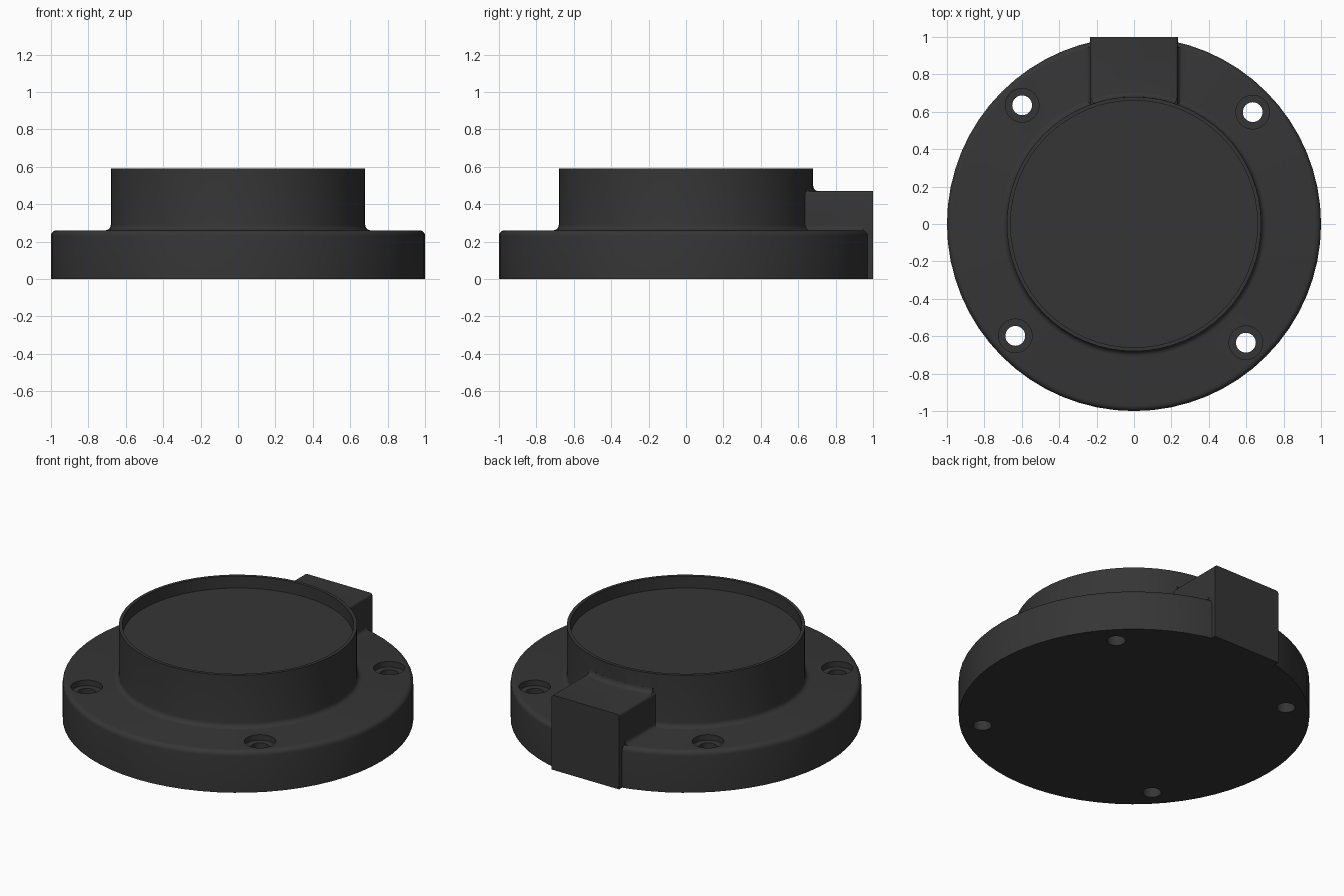
import bpy, bmesh
from math import sin, cos, pi, radians, asin

cube = bpy.data.objects.get("Cube")
if cube:
    bpy.data.objects.remove(cube)

mat = bpy.data.materials.new("charcoal")
mat.use_nodes = True
colour = (0.036, 0.036, 0.036, 1)
mat.diffuse_color = colour
mat.node_tree.nodes["Principled BSDF"].inputs["Base Color"].default_value = colour

FLANGE_TOP, RIM_TOP, FLOOR = 0.26, 0.59, 0.515
HUB_R, BLOCK_W, BLOCK_TOP, FILLET = 0.68, 0.235, 0.47, 0.03


def arc(cx, cz, r, start, end, steps=5):
    """Points along an arc, angles in degrees."""
    angles = [radians(start + (end - start) * i / steps) for i in range(steps + 1)]
    return [(cx + r * cos(a), cz + r * sin(a)) for a in angles]


def make_object(name, bm):
    bmesh.ops.recalc_face_normals(bm, faces=bm.faces)
    mesh = bpy.data.meshes.new(name)
    bm.to_mesh(mesh)
    bm.free()
    obj = bpy.data.objects.new(name, mesh)
    bpy.context.collection.objects.link(obj)
    mesh.materials.append(mat)
    return obj


def lathe(name, profile, segments=64):
    """Closed solid of revolution from an (r, z) profile that ends on the axis."""
    bm = bmesh.new()
    verts = [bm.verts.new((r, 0, z)) for r, z in profile]
    edges = [bm.edges.new(pair) for pair in zip(verts, verts[1:])]
    bmesh.ops.spin(bm, geom=verts + edges, axis=(0, 0, 1), cent=(0, 0, 0),
                   angle=2 * pi, steps=segments, use_merge=True)
    bmesh.ops.remove_doubles(bm, verts=bm.verts, dist=1e-5)
    return make_object(name, bm)


def prism(name, section, y0, y1):
    """Extrude an (x, z) section along y."""
    bm = bmesh.new()
    face = bm.faces.new([bm.verts.new((x, y0, z)) for x, z in section])
    new = bmesh.ops.extrude_face_region(bm, geom=[face])["geom"]
    moved = [v for v in new if isinstance(v, bmesh.types.BMVert)]
    bmesh.ops.translate(bm, verts=moved, vec=(0, y1 - y0, 0))
    return make_object(name, bm)


def combine(target, tool, operation):
    mod = target.modifiers.new("cut", 'BOOLEAN')
    mod.object, mod.operation, mod.solver = tool, operation, 'EXACT'
    bpy.context.view_layer.objects.active = target
    bpy.ops.object.modifier_apply(modifier=mod.name)
    bpy.data.objects.remove(tool)


def mirrored(half):
    return half + [(-x, z) for x, z in reversed(half)]


# Flange, hub and recessed cap in one turned profile
body = lathe("housing", [(0, 0), (1, 0)]
             + arc(1 - FILLET, FLANGE_TOP - FILLET, FILLET, 0, 90)
             + arc(HUB_R + FILLET, FLANGE_TOP + FILLET, FILLET, 270, 180)
             + [(HUB_R, RIM_TOP), (0.66, RIM_TOP), (0.66, FLOOR), (0, FLOOR)])

# Cable outlet block with softened upper edges
block = prism("outlet_block", mirrored(
    [(BLOCK_W, 0)] + arc(BLOCK_W - 0.015, BLOCK_TOP - 0.015, 0.015, 0, 90, 3)), 0.6, 1.001)
combine(body, block, 'UNION')

# Flared foot where the block meets the flange
foot = prism("outlet_foot", mirrored(
    [(BLOCK_W + 0.025, 0.2)]
    + arc(BLOCK_W + 0.025, FLANGE_TOP + 0.024, 0.025, 270, 180, 4)), 0.6, 0.945)
combine(body, foot, 'UNION')

# Curved fillet between the block top and the hub
bm = bmesh.new()
half = asin((BLOCK_W - 0.016) / HUB_R)
section = [(0.62, BLOCK_TOP - 0.04), (HUB_R + FILLET, BLOCK_TOP - 0.04)] \
    + arc(HUB_R + FILLET, BLOCK_TOP + FILLET - 0.001, FILLET, 270, 180) \
    + [(0.62, BLOCK_TOP + FILLET - 0.001)]
rows = []
for i in range(9):
    a = -half + 2 * half * i / 8
    rows.append([bm.verts.new((r * sin(a), r * cos(a), z)) for r, z in section])
for a, b in zip(rows, rows[1:]):
    for j in range(len(section)):
        k = (j + 1) % len(section)
        bm.faces.new((a[j], a[k], b[k], b[j]))
bm.faces.new(rows[0])
bm.faces.new(rows[-1])
combine(body, make_object("outlet_fillet", bm), 'UNION')

# Four counterbored screw holes
for i in range(4):
    a = radians(43.3 + 90 * i)
    drill = lathe("screw_hole", [(0, -0.1), (0.053, -0.1), (0.053, FLANGE_TOP - 0.035),
                                 (0.09, FLANGE_TOP - 0.035), (0.09, 0.4), (0, 0.4)], 32)
    drill.data.transform(drill.matrix_world.Translation((0.872 * cos(a), 0.872 * sin(a), 0)))
    combine(body, drill, 'DIFFERENCE')

bpy.ops.object.select_all(action='DESELECT')
body.select_set(True)
bpy.context.view_layer.objects.active = body
bpy.ops.object.shade_smooth_by_angle(angle=radians(32))
